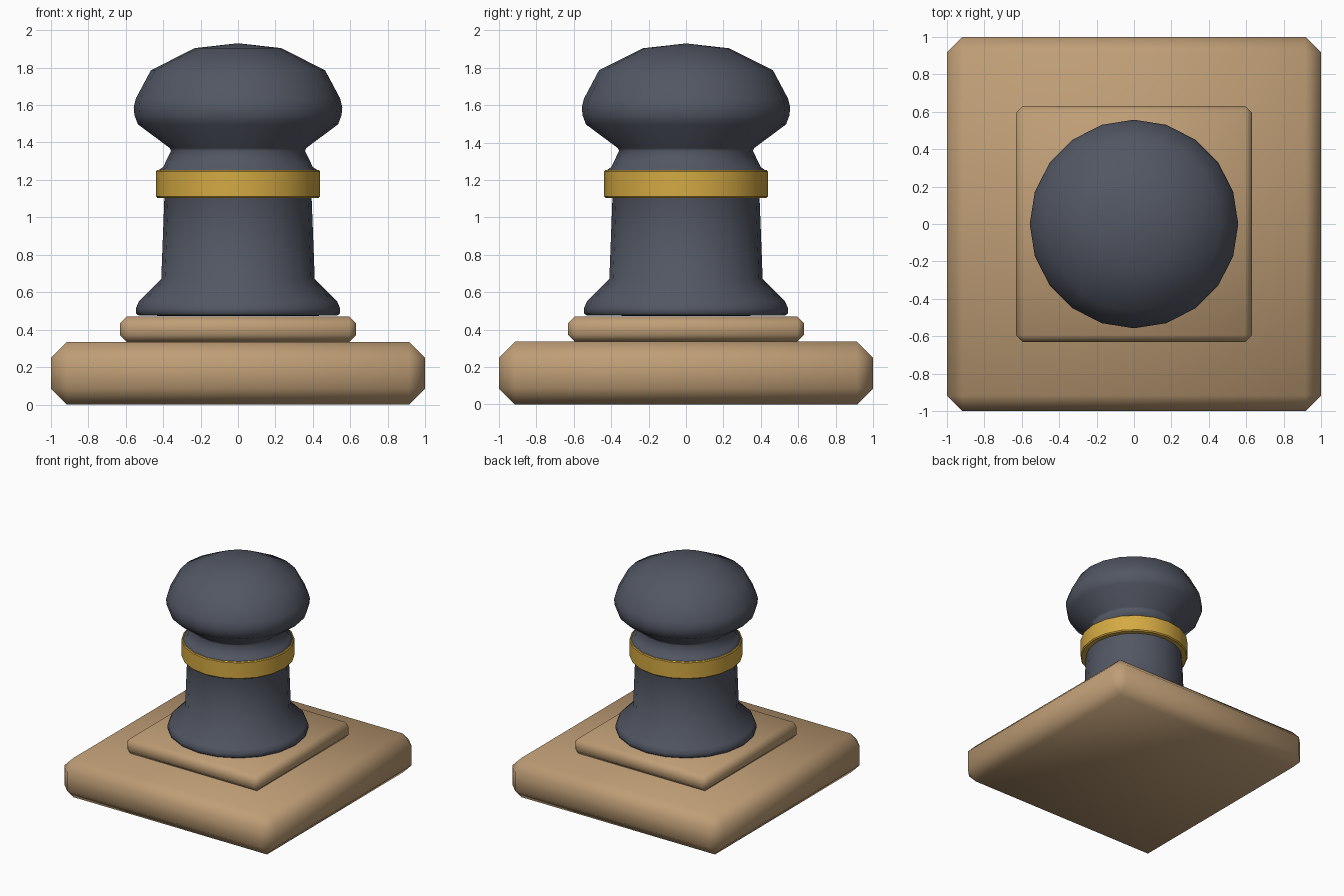
import bpy
import bmesh
import math

cube = bpy.data.objects.get("Cube")
if cube:
    bpy.data.objects.remove(cube, do_unlink=True)


def make_material(name, rgb):
    mat = bpy.data.materials.new(name)
    mat.use_nodes = True
    color = (*rgb, 1.0)
    mat.diffuse_color = color
    mat.node_tree.nodes["Principled BSDF"].inputs["Base Color"].default_value = color
    return mat


def add_object(name, bm, mat, angle):
    bmesh.ops.recalc_face_normals(bm, faces=bm.faces[:])
    mesh = bpy.data.meshes.new(name)
    bm.to_mesh(mesh)
    bm.free()
    mesh.materials.append(mat)
    obj = bpy.data.objects.new(name, mesh)
    bpy.context.collection.objects.link(obj)
    bpy.ops.object.select_all(action="DESELECT")
    obj.select_set(True)
    bpy.context.view_layer.objects.active = obj
    bpy.ops.object.shade_smooth_by_angle(angle=math.radians(angle))
    return obj


def plate(name, half, bottom, top, bevel, mat):
    """Square slab with a single chamfer on every edge."""
    bm = bmesh.new()
    bmesh.ops.create_cube(bm, size=1)
    for v in bm.verts:
        v.co.x *= 2 * half
        v.co.y *= 2 * half
        v.co.z = top if v.co.z > 0 else bottom
    bmesh.ops.bevel(bm, geom=bm.edges[:], offset=bevel, segments=1,
                    profile=0.5, affect="EDGES")
    return add_object(name, bm, mat, 60)


def lathe(name, profile, mat, angle, closed=False, sides=20):
    """Spin a (radius, height) profile around the z axis."""
    bm = bmesh.new()
    verts = [bm.verts.new((r, 0, z)) for r, z in profile]
    edges = [bm.edges.new(pair) for pair in zip(verts, verts[1:])]
    if closed:
        edges.append(bm.edges.new((verts[-1], verts[0])))
    bmesh.ops.spin(bm, geom=verts + edges, cent=(0, 0, 0), axis=(0, 0, 1),
                   angle=math.tau, steps=sides, use_merge=True)
    bmesh.ops.remove_doubles(bm, verts=bm.verts[:], dist=0.0005)
    return add_object(name, bm, mat, angle)


wood = make_material("tan wood", (0.52, 0.34, 0.18))
slate = make_material("dark slate", (0.085, 0.095, 0.125))
gold = make_material("gold", (0.66, 0.40, 0.055))

# Stepped square base
plate("base_plate", 1.0, 0.0, 0.335, 0.085, wood)
plate("upper_plate", 0.63, 0.335, 0.47, 0.036, wood)

# Turned body: flared foot, shank, collar, neck and knob
lathe("turned_body", [
    (0, 0.472), (0.53, 0.475), (0.545, 0.487), (0.545, 0.515), (0.53, 0.55),
    (0.41, 0.67), (0.393, 1.11), (0.425, 1.2), (0.425, 1.252), (0.40, 1.268),
    (0.358, 1.355), (0.364, 1.37), (0.535, 1.497), (0.553, 1.545),
    (0.557, 1.59), (0.545, 1.636), (0.465, 1.786), (0.23, 1.904), (0, 1.93),
], slate, 60)

# Metal band around the shank
lathe("band", [
    (0.385, 1.103), (0.43, 1.103), (0.438, 1.112), (0.438, 1.245),
    (0.432, 1.252), (0.385, 1.252),
], gold, 35, closed=True)
